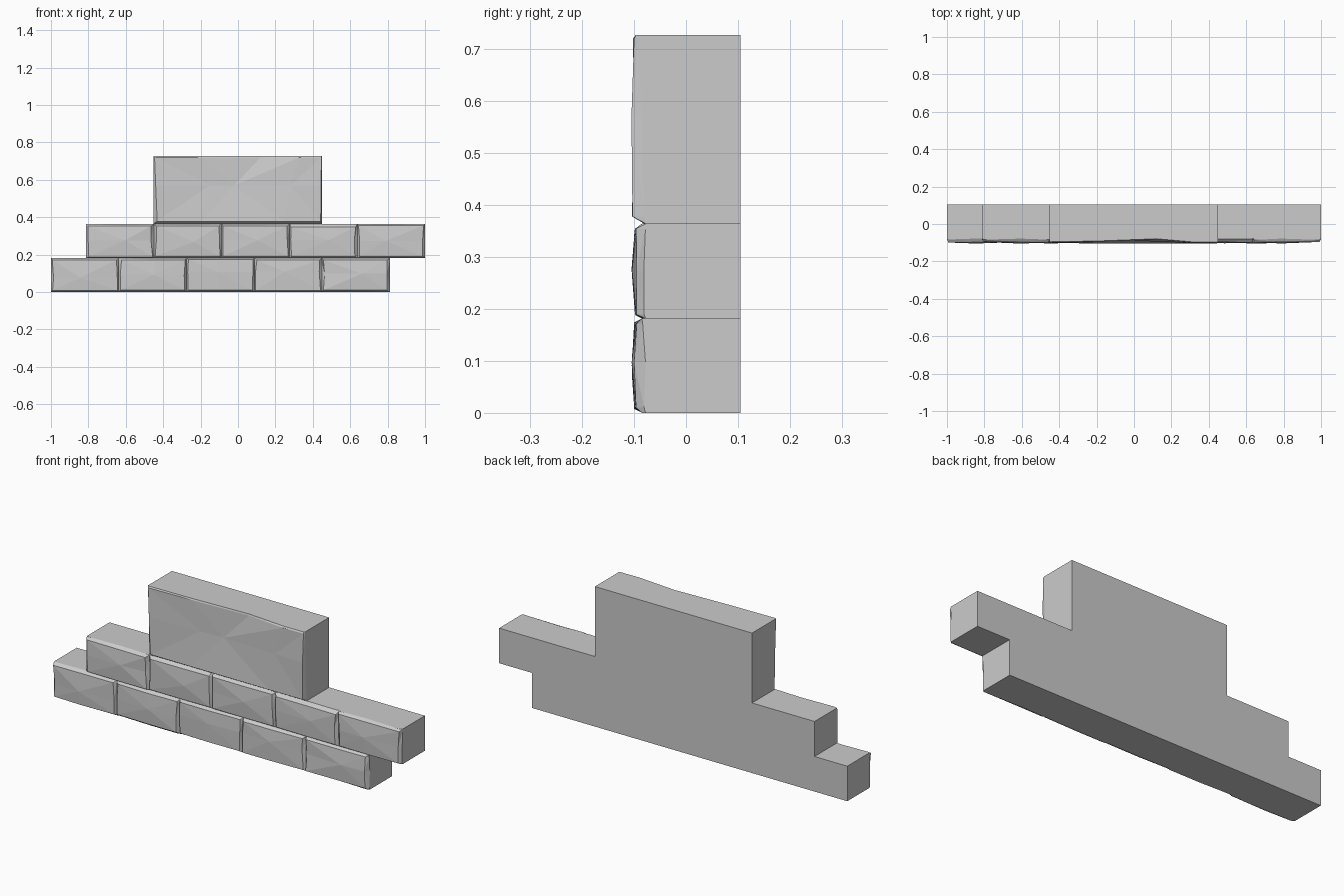
import bpy
import bmesh
import random

if "Cube" in bpy.data.objects:
    bpy.data.objects.remove(bpy.data.objects["Cube"])

random.seed(4)
BACK, SEAT = 0.105, -0.07      # rear plane, and where stone faces meet the wall core
ROW, W = 0.182, 0.362          # course height and small stone width


def finish(bm, name):
    bmesh.ops.recalc_face_normals(bm, faces=bm.faces)
    mesh = bpy.data.meshes.new(name)
    bm.to_mesh(mesh)
    bm.free()
    obj = bpy.data.objects.new(name, mesh)
    bpy.context.collection.objects.link(obj)


def stone_face(name, x_rows, zs, depths):
    """Faceted chiselled front: grid of points plus a skirt back to the core."""
    bm = bmesh.new()
    grid = [[bm.verts.new((x, y, z)) for x, y in zip(xs, ys)]
            for xs, z, ys in zip(x_rows, zs, depths)]
    n = len(grid[0])
    for j in range(len(grid) - 1):
        for i in range(n - 1):
            a, b = grid[j][i], grid[j][i + 1]
            c, d = grid[j + 1][i + 1], grid[j + 1][i]
            if (i < n / 2 - 1) == (j < 2):
                bm.faces.new((a, b, c))
                bm.faces.new((a, c, d))
            else:
                bm.faces.new((a, b, d))
                bm.faces.new((b, c, d))
    bmesh.ops.recalc_face_normals(bm, faces=bm.faces)
    if sum(f.normal.y for f in bm.faces) > 0:
        bmesh.ops.reverse_faces(bm, faces=bm.faces)
    rim = [e for e in bm.edges if e.is_boundary]
    new = bmesh.ops.extrude_edge_only(bm, edges=rim)["geom"]
    for v in new:
        if isinstance(v, bmesh.types.BMVert):
            v.co.y = SEAT
    finish(bm, name)


# wall core: stepped silhouette, open at the front behind the stones
outline = [(-1, 0), (0.812, 0), (0.812, ROW), (1, ROW), (1, 2 * ROW),
           (0.45, 2 * ROW), (0.45, 0.727), (-0.453, 0.727),
           (-0.453, 2 * ROW), (-0.812, 2 * ROW), (-0.812, ROW), (-1, ROW)]
bm = bmesh.new()
rear = [bm.verts.new((x, BACK, z)) for x, z in outline]
front = [bm.verts.new((x, SEAT, z)) for x, z in outline]
bm.faces.new(rear)
for i in range(len(outline)):
    k = (i + 1) % len(outline)
    bm.faces.new((rear[i], rear[k], front[k], front[i]))
finish(bm, "wall_core")

# two offset courses of small stones
r = random.uniform
for row, start in enumerate((-1.0, -0.812)):
    w = (0.812 - -1.0) / 5
    for k in range(5):
        x0, z0 = start + k * w, row * ROW
        x1, z1 = x0 + w, z0 + ROW
        zs = [z0, z0 + r(.006, .012), z0 + ROW * r(.4, .6),
              z1 - r(.008, .016), z1]
        x_rows, depths = [], []
        mid = x0 + w * r(.4, .6)
        for j in range(5):
            x_rows.append([x0, x0 + r(.006, .016), mid,
                           x1 - r(.006, .016), x1])
            if j in (0, 4):
                depths.append([r(-.085, -.077) for _ in range(5)])
            else:
                bulge = r(-.105, -.103) if j == 2 else r(-.1, -.096)
                depths.append([r(-.085, -.077), r(-.1, -.094), bulge,
                               r(-.1, -.094), r(-.085, -.077)])
        stone_face(f"small_stone_{row + 1}_{k + 1}", x_rows, zs, depths)

# large top stone, with a shallow hollow along its upper edge
x_rows = [[-.453, -.435, -.2, .05, .25, .442, .45],
          [-.453, -.432, -.2, .05, .25, .442, .45],
          [-.453, -.44, -.15, -.02, .28, .444, .45],
          [-.453, -.446, -.2, .12, .33, .446, .45],
          [-.453, -.446, -.2, .12, .33, .446, .45]]
depths = [[-.077, -.08, -.08, -.08, -.08, -.08, -.077],
          [-.08, -.102, -.103, -.103, -.104, -.103, -.08],
          [-.085, -.103, -.092, -.088, -.1, -.105, -.085],
          [-.092, -.1, -.094, -.081, -.102, -.1, -.093],
          [-.09, -.095, -.091, -.079, -.097, -.096, -.092]]
stone_face("large_top_stone", x_rows, [.364, .378, .57, .72, .727], depths)
